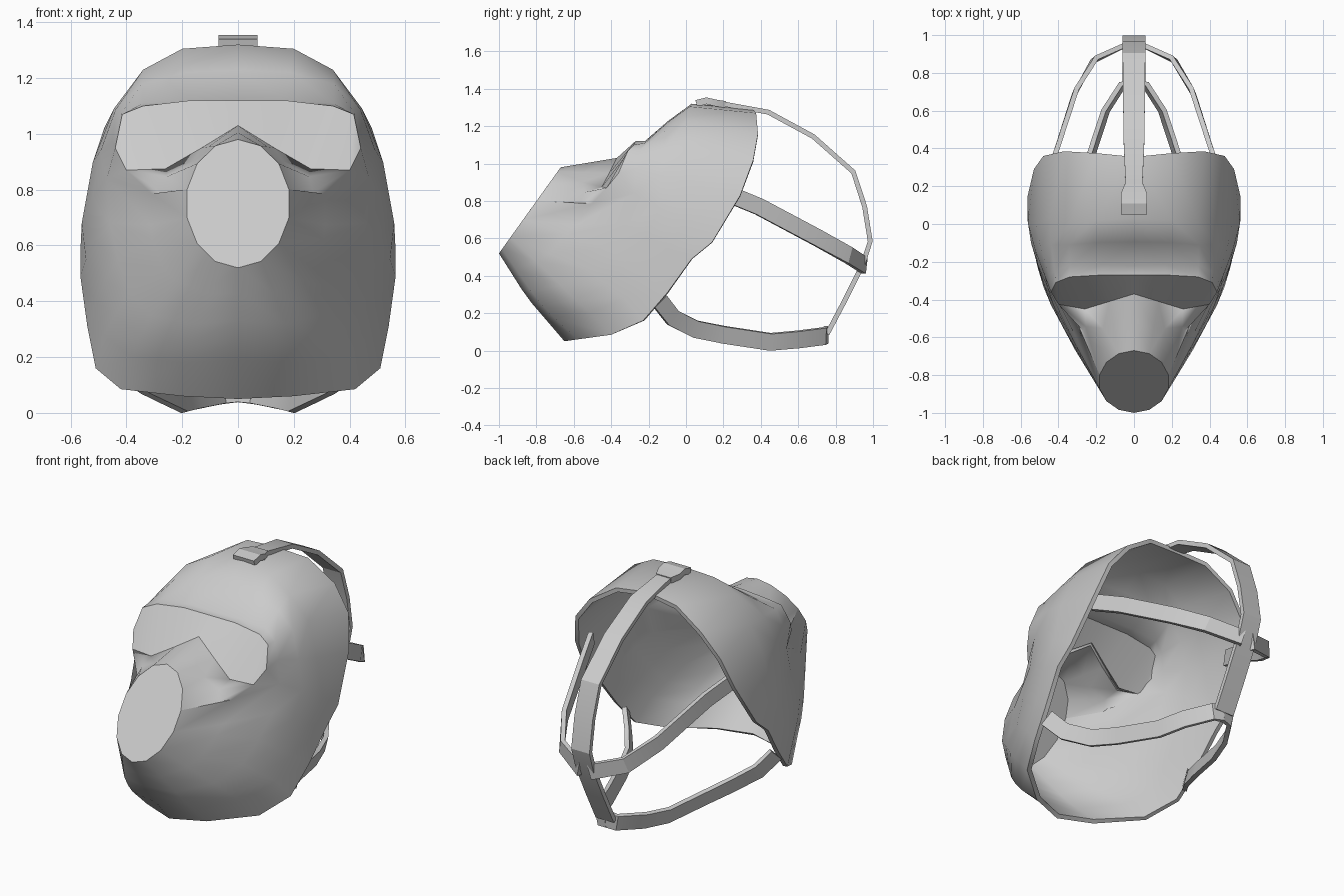
import bpy, bmesh, math
from mathutils import Vector

if "Cube" in bpy.data.objects:
    bpy.data.objects.remove(bpy.data.objects["Cube"])


def finish(ob, angle, mods=()):
    bpy.ops.object.select_all(action='DESELECT')
    bpy.context.view_layer.objects.active = ob
    ob.select_set(True)
    for kind, props in mods:
        m = ob.modifiers.new(kind.title(), kind)
        for k, v in props.items():
            setattr(m, k, v)
        bpy.ops.object.modifier_apply(modifier=m.name)
    bpy.ops.object.shade_smooth_by_angle(angle=math.radians(angle))


def make_object(name, bm):
    me = bpy.data.meshes.new(name)
    bm.to_mesh(me)
    bm.free()
    ob = bpy.data.objects.new(name, me)
    bpy.context.collection.objects.link(ob)
    return ob


# Loft half-loops (top to bottom), mirror across x and give thickness
def half_loft(name, bands, cap=None, thick=0.025, angle=45):
    bm = bmesh.new()
    cache = {}

    def face(pts):
        vs = []
        for p in pts:
            key = tuple(round(c, 4) for c in p)
            if key not in cache:
                cache[key] = bm.verts.new(key)
            if cache[key] not in vs:
                vs.append(cache[key])
        if len(vs) > 2 and bm.faces.get(vs) is None:
            bm.faces.new(vs)

    for a, b in bands:
        for i in range(min(len(a), len(b)) - 1):
            face((a[i], b[i], b[i + 1], a[i + 1]))
    if cap:
        face(cap[::-1])
    ob = make_object(name, bm)
    finish(ob, angle, [('MIRROR', dict(merge_threshold=0.002)),
                       ('SOLIDIFY', dict(thickness=thick, offset=-1))])
    return ob


# Loop halfway between two others, swelled outwards or pulled in per column
def between(a, b, swell=1.0, pull=(0,) * 12):
    out = []
    for p, q, k in zip(a, b, pull):
        m = (Vector(p) + Vector(q)) / 2
        out.append((m.x * swell - k * .5 * (m.x > .01), m.y + k, .65 + (m.z - .65) * swell - k))
    return out


# Flat band along a path; each point is x, y, z, half width
def ribbon(name, pts, across, thick=0.026):
    bm = bmesh.new()
    P = [Vector(p[:3]) for p in pts]
    rings = []
    for i, p in enumerate(P):
        t = (P[min(i + 1, len(P) - 1)] - P[max(i - 1, 0)]).normalized()
        s = Vector(across)
        s = (s - t * s.dot(t)).normalized()
        n = t.cross(s) * thick / 2
        s *= pts[i][3]
        rings.append([bm.verts.new(p + q) for q in (s + n, n - s, -s - n, s - n)])
    for a, b in zip(rings, rings[1:]):
        for k in range(4):
            j = (k + 1) % 4
            bm.faces.new((a[k], a[j], b[j], b[k]))
    bm.faces.new(rings[0])
    bm.faces.new(rings[-1])
    bmesh.ops.recalc_face_normals(bm, faces=bm.faces)
    finish(make_object(name, bm), 25)


# Face shell: back rim, forehead/jaw loop, ledge loop, window edges, snout ring
rim = [(0, .355, 1.29), (.2, .375, 1.27), (.37, .385, 1.16), (.48, .36, 1.02),
       (.53, .29, .83), (.565, .14, .58), (.565, .03, .49), (.54, -.1, .31),
       (.51, -.23, .16), (.42, -.4, .085), (.2, -.58, .06), (0, -.65, .05)]
crown = [(0, .03, 1.32), (.2, .02, 1.305), (.34, 0, 1.23), (.445, .03, 1.09),
         (.52, 0, .9), (.56, 0, .68), (.545, -.1, .55), (.51, -.22, .4),
         (.48, -.33, .28), (.38, -.51, .2), (.2, -.71, .18), (0, -.77, .19)]
ledge = [(0, -.22, 1.12), (.17, -.215, 1.12), (.34, -.22, 1.11), (.42, -.25, 1.07),
         (.45, -.27, .97), (.47, -.28, .84), (.46, -.33, .68), (.43, -.42, .55),
         (.39, -.52, .43), (.31, -.67, .35), (.17, -.83, .32), (0, -.88, .33)]
win_top = [(0, -.27, 1.12), (.17, -.27, 1.12), (.34, -.28, 1.10), (.415, -.31, 1.07),
           (.44, -.36, .95)]
win_low = [(0, -.37, 1.03), (.13, -.41, .95), (.26, -.45, .875), (.4, -.425, .87),
           (.44, -.36, .95)]
snout = []
for step in (0, 1, 1, 2, 3, 3, 4, 4, 5, 5, 6, 7):
    a = math.pi * step / 7
    snout.append((.187 * abs(math.sin(a)), -.835 + .165 * math.cos(a), .75 + .23 * math.cos(a)))

brow = between(crown, ledge, 1.015)
cheek = win_low[:4] + win_low[3:4] + ledge[5:]
hollow = between(cheek, snout, 1, (0, 0, .015, .035, .045, .035, .015, 0, 0, 0, 0, 0))
half_loft("mask_shell", [(rim, crown), (crown, brow), (brow, ledge),
                         (ledge, win_top + ledge[5:]),
                         ([win_low[4], ledge[5]], [win_low[3], ledge[5]]),
                         (cheek, hollow), (hollow, snout)], angle=65)

# Flat cover on the snout, and the eye window
half_loft("snout_cover", [], cap=snout[:2] + snout[3:])
half_loft("eye_window", [(win_top, win_low)], thick=0.02)

# Centre strap over the head, down to the nape, with its front buckle
ribbon("top_strap", [(0, .1, 1.325, .05), (0, .22, 1.315, .045), (0, .44, 1.275, .055),
                     (0, .68, 1.145, .058), (0, .895, .955, .06), (0, .955, .77, .06),
                     (0, .985, .585, .06), (0, .945, .46, .06), (0, .85, .27, .06),
                     (0, .755, .09, .06)], (1, 0, 0))
ribbon("top_buckle", [(0, .055, 1.322, .07), (0, .11, 1.336, .07), (0, .155, 1.325, .07),
                      (0, .21, 1.316, .048)], (1, 0, 0), 0.036)

# Side straps on both sides
for side, s in (("right", 1), ("left", -1)):
    mid = [(.47, .22, .84), (.41, .39, .77), (.31, .7, .605), (.21, .87, .51), (.03, .955, .455)]
    low = [(.495, -.14, .265), (.43, -.07, .175), (.34, .05, .115), (.28, .2, .085),
           (.2, .45, .047), (.15, .6, .06), (.06, .74, .078), (0, .75, .085)]
    ribbon(side + "_middle_strap", [(s * x, y, z, .045) for x, y, z in mid], (0, 0, 1))
    ribbon(side + "_lower_strap", [(s * x, y, z, .046) for x, y, z in low], (s * .25, 0, 1))
